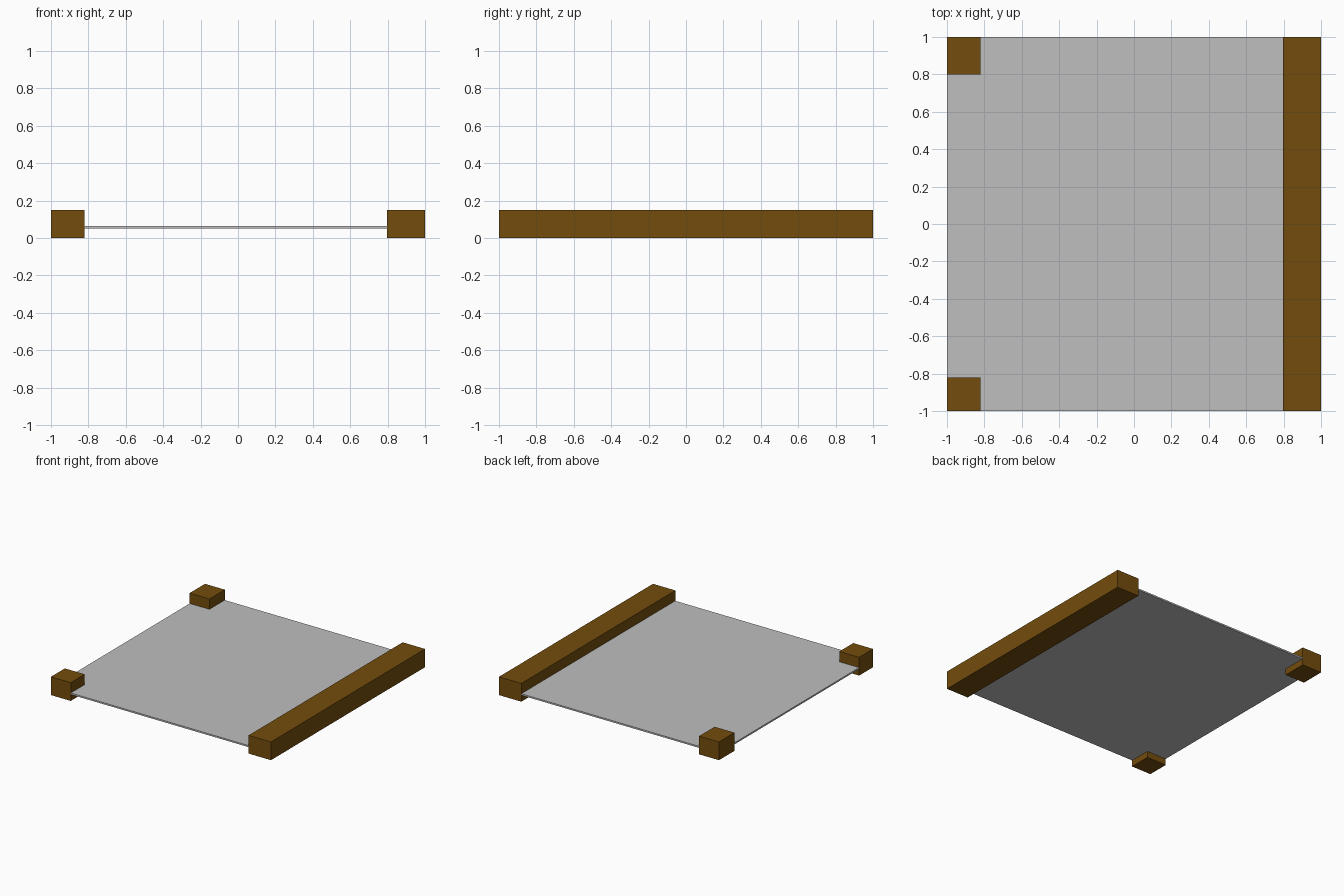
import bpy

if "Cube" in bpy.data.objects:
    bpy.data.objects.remove(bpy.data.objects["Cube"])


def material(name, rgb):
    mat = bpy.data.materials.new(name)
    mat.diffuse_color = (*rgb, 1.0)
    mat.use_nodes = True
    mat.node_tree.nodes["Principled BSDF"].inputs["Base Color"].default_value = mat.diffuse_color
    return mat


wood = material("brown_wood", (0.174, 0.074, 0.004))
grey = material("light_grey", (0.521, 0.521, 0.521))


def box(name, lo, hi, mat):
    """Axis-aligned box between two opposite corners."""
    centre = [(a + b) / 2 for a, b in zip(lo, hi)]
    bpy.ops.mesh.primitive_cube_add(size=1, location=centre)
    obj = bpy.context.object
    obj.name = name
    obj.scale = [b - a for a, b in zip(lo, hi)]
    bpy.ops.object.transform_apply(location=False, rotation=False, scale=True)
    obj.data.materials.append(mat)
    return obj


HEIGHT = 0.15

# Thin panel, its edges a hair inside the wooden parts
box("panel", (-0.999, -0.999, 0.052), (0.999, 0.999, 0.065), grey)

# Long rail along the right side
box("side_rail", (0.797, -1, 0), (1, 1, HEIGHT), wood)

# Corner blocks on the left side
box("front_corner_block", (-1, -1, 0), (-0.82, -0.82, HEIGHT), wood)
box("back_corner_block", (-1, 0.8, 0), (-0.82, 1, HEIGHT), wood)
